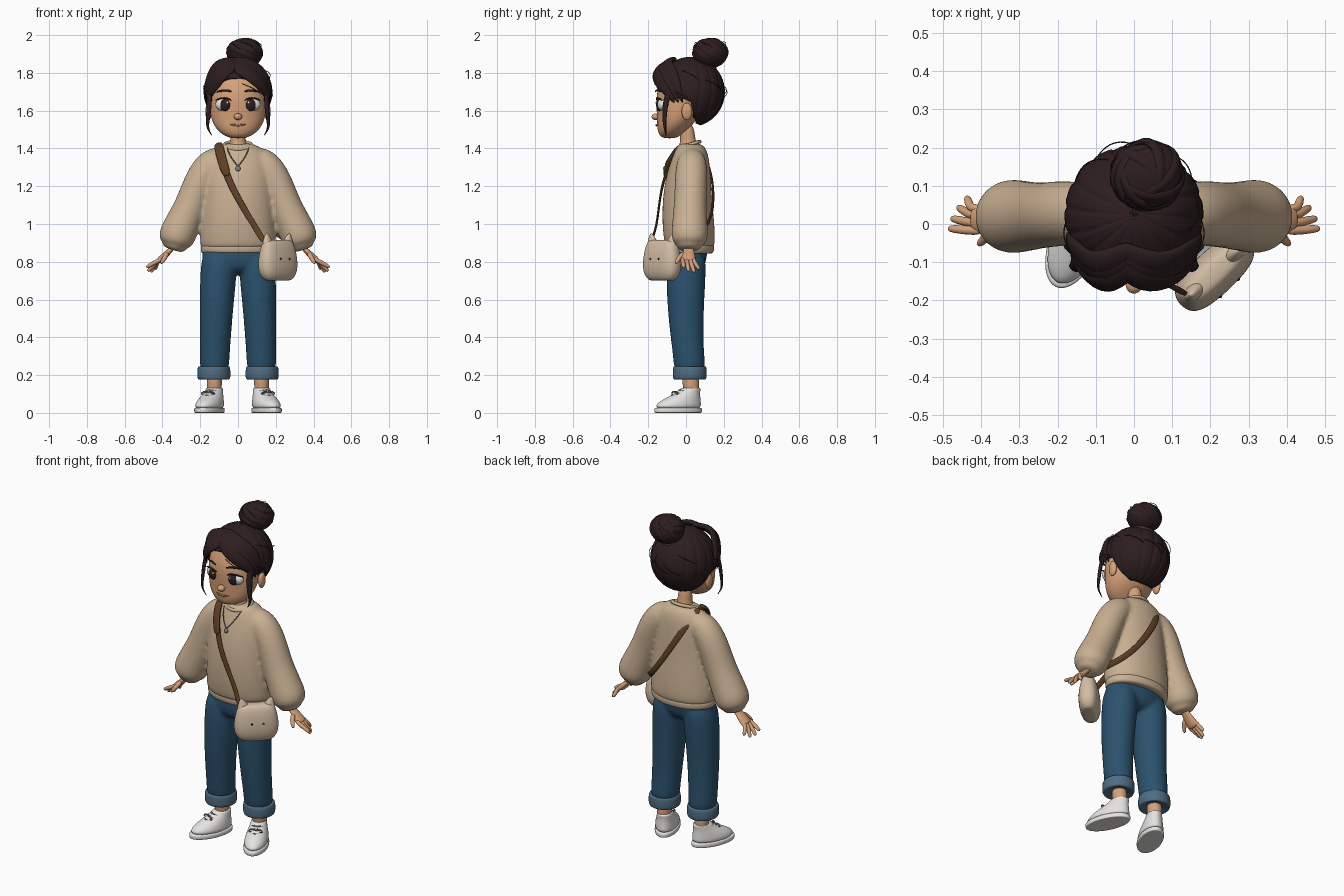
import bpy, bmesh, math, random
from mathutils import Vector, Matrix

if "Cube" in bpy.data.objects:
    bpy.data.objects.remove(bpy.data.objects["Cube"], do_unlink=True)
random.seed(4)


def paint(name, r, g, b):
    m = bpy.data.materials.new(name)
    m.use_nodes = True
    m.diffuse_color = (r, g, b, 1)
    shader = next(n for n in m.node_tree.nodes if n.type == "BSDF_PRINCIPLED")
    shader.inputs["Base Color"].default_value = (r, g, b, 1)
    shader.inputs["Roughness"].default_value = .8
    return m


HAIR = paint("dark brown hair", .027, .013, .014)
SKIN = paint("warm skin", .67, .355, .19)
LIP = paint("lip", .45, .19, .12)
KNIT = paint("beige knit", .585, .435, .29)
CANVAS = paint("cream canvas", .65, .51, .37)
DENIM = paint("blue denim", .024, .084, .152)
CUFF = paint("faded denim", .08, .15, .225)
WHITE = paint("white", .78, .77, .75)
LEATHER = paint("brown leather", .11, .05, .018)
GREY = paint("grey", .25, .24, .23)
HEAD = Vector((0, .025, 1.70))


def finish(name, bm, mat, mirror=False, sub=0, move=None):
    bmesh.ops.recalc_face_normals(bm, faces=bm.faces)
    mesh = bpy.data.meshes.new(name)
    if move:
        bm.transform(move)
    bm.to_mesh(mesh)
    bm.free()
    mesh.materials.append(mat)
    for p in mesh.polygons:
        p.use_smooth = True
    ob = bpy.data.objects.new(name, mesh)
    bpy.context.collection.objects.link(ob)
    if mirror:
        ob.modifiers.new("mirror", "MIRROR").use_mirror_merge = False
    if sub:
        s = ob.modifiers.new("smooth", "SUBSURF")
        s.levels = s.render_levels = sub
    return ob


def skin(name, rings, mat, mirror=False, sub=2, move=None, caps=True):
    """Bridge a list of point rings into one surface."""
    bm = bmesh.new()
    loops = [[bm.verts.new(p) for p in ring] for ring in rings]
    n = len(loops[0])
    for a, b in zip(loops, loops[1:]):
        for i in range(n):
            j = (i + 1) % n
            bm.faces.new((a[i], a[j], b[j], b[i]))
    if caps:
        bm.faces.new(loops[0])
        bm.faces.new(loops[-1])
    return finish(name, bm, mat, mirror, sub, move)


def loft(name, rings, mat, power=1, **kw):
    """Stack of horizontal ovals: height, centre x, centre y, radius x, radius y."""
    def bend(v):
        return math.copysign(abs(v) ** power, v)
    angles = [math.tau * i / 16 for i in range(16)]
    return skin(name, [[(cx + rx * bend(math.cos(a)), cy + ry * bend(math.sin(a)), z)
                        for a in angles] for z, cx, cy, rx, ry in rings], mat, **kw)


def sweep(name, path, mat, around=(0, 50, 0), flat=1, n=10, **kw):
    """Tube along x, y, z, radius points; flat thins it toward the point 'around'."""
    pts = [Vector(p[:3]) for p in path]
    rings = []
    for i, p in enumerate(pts):
        t = (pts[min(i + 1, len(pts) - 1)] - pts[max(i - 1, 0)]).normalized()
        u = t.cross(p - Vector(around)).normalized()
        v = u.cross(t)
        r = path[i][3]
        rings.append([p + u * r * math.cos(math.tau * k / n) + v * r * flat * math.sin(math.tau * k / n)
                      for k in range(n)])
    return skin(name, rings, mat, **kw)


def ball(name, at, size, mat, mirror=False, move=None):
    bm = bmesh.new()
    bmesh.ops.create_uvsphere(bm, u_segments=24, v_segments=14, radius=1,
                              matrix=Matrix.Translation(at) @ Matrix.Diagonal((*size, 1)))
    return finish(name, bm, mat, mirror, 0, move)


def ring(name, at, size, thick, mat, rot=(0, 0, 0), scale=(1, 1, 1)):
    bpy.ops.mesh.primitive_torus_add(location=at, rotation=rot, major_radius=size, minor_radius=thick,
                                     major_segments=32, minor_segments=8)
    ob = bpy.context.object
    ob.name, ob.scale = name, scale
    ob.data.materials.append(mat)
    bpy.ops.object.shade_smooth()


def fuse(name, parts, rounds):
    """Merge overlapping parts into one soft seamless surface."""
    bpy.ops.object.select_all(action="DESELECT")
    for ob in parts:
        ob.select_set(True)
    bpy.context.view_layer.objects.active = parts[0]
    bpy.ops.object.convert(target="MESH")
    bpy.ops.object.join()
    ob = bpy.context.object
    ob.name = name
    remesh = ob.modifiers.new("merge", "REMESH")
    remesh.mode, remesh.voxel_size, remesh.use_smooth_shade = "VOXEL", .011, True
    ob.modifiers.new("soften", "SMOOTH").iterations = rounds


# Head, neck and face
loft("head", [(1.453, 0, -.088, .035, .032), (1.47, 0, -.085, .082, .06), (1.51, 0, -.065, .125, .09),
              (1.56, 0, -.045, .147, .11), (1.62, 0, -.035, .154, .125), (1.70, 0, -.03, .153, .13),
              (1.78, 0, -.005, .13, .12), (1.83, 0, 0, .07, .07)], SKIN)
sweep("neck", [(0, .01, 1.36, .07), (0, .01, 1.405, .056), (0, .012, 1.44, .04), (0, 0, 1.54, .042)], SKIN)
ball("ears", (.156, .005, 1.595), (.017, .028, .046), SKIN, True)
ball("nose", (0, -.158, 1.568), (.022, .024, .018), SKIN)
sweep("mouth", [(-.045, -.146, 1.53, .002), (-.02, -.157, 1.522, .006),
                (.02, -.157, 1.522, .006), (.045, -.146, 1.53, .002)], LIP, sub=1)
ball("eye_whites", (.074, -.122, 1.632), (.045, .03, .035), WHITE, True)
ball("irises", (.066, -.139, 1.63), (.032, .019, .033), HAIR, True)
ball("eye_glints", (.056, -.158, 1.643), (.006, .003, .006), WHITE, True)
sweep("eyelashes", [(.032, -.153, 1.652, .003), (.055, -.158, 1.667, .005), (.09, -.148, 1.668, .005),
                    (.126, -.122, 1.652, .003)], HAIR, mirror=True, sub=1)
sweep("eyebrows", [(.03, -.164, 1.70, .004), (.07, -.154, 1.712, .008), (.12, -.121, 1.697, .003)],
      HAIR, flat=.6, mirror=True, sub=1)

# Hair cap: each strand line ends at a hairline that drops from brow to nape
HAIRLINE = [(-1, 66), (-.75, 76), (-.3, 99), (0, 107), (.14, 138), (.35, 155), (1, 164)]


def hairline(c):
    for (a, s), (b, e) in zip(HAIRLINE, HAIRLINE[1:]):
        if c <= b:
            return math.radians(s + (e - s) * (c - a) / (b - a))
    return math.radians(HAIRLINE[-1][1])


cap = []
for row in range(25):
    line = []
    for k in range(128):
        a = math.tau * k / 128
        t = hairline(math.sin(a)) * (row + .05) / 24
        r = 1 - .05 * (1 - abs(math.sin(8 * a + .6 * t))) ** 4 * math.sin(t)
        line.append(HEAD + Vector((.182 * r * math.sin(t) * math.cos(a),
                                   .181 * r * math.sin(t) * math.sin(a), .185 * r * math.cos(t))))
    cap.append(line)
hair_cap = skin("hair_cap", cap, HAIR, sub=0, caps=False)
hair_cap.modifiers.new("thickness", "SOLIDIFY").thickness = .012

# Swept fringe and side locks
for s, side in ((1, "left"), (-1, "right")):
    for k in range(3):
        d = k * .022
        sweep(f"{side}_fringe_{k}", [(-.02 - s * .03, -.10 + d, 1.852 + d * .4, .03),
                                     (-.02 + s * (.055 + d * .5), -.163 + d, 1.812 + d, .042),
                                     (s * (.115 + d * .6), -.142 + d * 1.5, 1.752 + d, .04),
                                     (s * (.155 + d * .4), -.09 + d, 1.69 + d * .6, .026),
                                     (s * .163, -.06 + d, 1.64, .004)], HAIR, around=HEAD, flat=.5)
    sweep(f"{side}_lock", [(s * .15, -.085, 1.72, .018), (s * .152, -.11, 1.64, .019),
                           (s * .158, -.115, 1.56, .015), (s * .165, -.112, 1.51, .009),
                           (s * .135, -.105, 1.463, .002)], HAIR, around=HEAD, flat=.6)

# Bun with coiled strands and a hair tie
BUN = Vector((.035, .128, 1.905))
ball("bun", BUN, (.096, .093, .08), HAIR)
for k in range(7):
    tilt = Matrix.Rotation(k * .9, 3, "Z") @ Matrix.Rotation(.35 + .13 * k, 3, "X")
    coil = []
    for i in range(12):
        a = i * .42
        q = tilt @ Vector((math.cos(a), math.sin(a), .25 * math.sin(a / 2)))
        q.normalize()
        coil.append((*(BUN + Vector((q.x * .09, q.y * .088, q.z * .073))), .021 * math.sin(.3 + a / 2)))
    sweep(f"bun_strand_{k}", coil, HAIR, around=BUN, flat=.7, sub=1, n=8)
ring("hair_tie", (.025, .10, 1.85), .055, .012, LEATHER, (-.45, 0, 0))

# Loose wisps
for k in range(18):
    base, size = (BUN, .09) if k % 2 else (HEAD, .178)
    a = random.uniform(0, math.tau)
    lift = random.uniform(.1, .8)
    wisp = []
    for i in range(6):
        b, c = a + i * .14, lift - i * .07
        out = size * (1 + .1 * math.sin(i * .63))
        wisp.append((*(base + Vector((math.cos(b) * math.cos(c), math.sin(b) * math.cos(c), math.sin(c))) * out),
                     .0022))
    sweep(f"wisp_{k}", wisp, HAIR, around=base, n=5, sub=1)

# Sweater
body = loft("body", [(.872, 0, .02, .18, .11), (.872, 0, .02, .20, .127), (.90, 0, .02, .207, .138),
                     (1, 0, .012, .203, .142), (1.15, 0, .006, .19, .133), (1.28, 0, .015, .182, .117),
                     (1.36, 0, .025, .168, .097), (1.40, 0, .026, .132, .082), (1.43, 0, .02, .082, .062)], KNIT)
sleeves = sweep("sleeves", [(.07, .03, 1.365, .06), (.145, .03, 1.325, .084), (.20, .027, 1.23, .088),
                            (.243, .022, 1.11, .087), (.292, .02, 1.005, .095), (.322, .02, .94, .101),
                            (.335, .018, .905, .09), (.34, .018, .885, .07)], KNIT, n=16, mirror=True)
cuffs = sweep("cuffs", [(.325, .018, .92, .07), (.333, .018, .90, .074), (.346, .018, .87, .062),
                        (.348, .018, .863, .04)], KNIT, n=16, mirror=True)
fuse("sweater", [body, sleeves, cuffs], 5)
loft("sweater_hem", [(.843, 0, .022, .17, .1), (.843, 0, .022, .197, .124), (.865, 0, .022, .203, .13),
                     (.89, 0, .022, .202, .13), (.895, 0, .022, .18, .11)], KNIT)
ring("sweater_collar", (0, .01, 1.416), .069, .01, KNIT, (.32, 0, 0), (1.05, .95, 1))

# Hands
sweep("palms", [(.335, .015, .89, .03), (.358, .014, .862, .028), (.385, .013, .835, .037),
                (.41, .013, .81, .041), (.422, .013, .80, .034)], SKIN, around=(50, .013, 50), flat=.5, mirror=True)
FINGERS = [("index_fingers", -.017, .485, -.012, .77), ("middle_fingers", .003, .478, .014, .75),
           ("ring_fingers", .023, .462, .043, .745), ("little_fingers", .04, .44, .068, .76)]
for name, y, tx, ty, tz in FINGERS:
    sweep(name, [(.40, y, .82, .012), (.425, y, .803, .0125), ((.425 + tx) / 2, (y + ty) / 2, (.808 + tz) / 2, .012),
                 (tx - .004, ty, tz + .003, .01), (tx, ty, tz, .005)], SKIN, mirror=True)
sweep("thumbs", [(.375, -.005, .85, .014), (.385, -.033, .825, .014), (.402, -.05, .80, .011),
                 (.408, -.054, .79, .005)], SKIN, mirror=True)

# Jeans, turned-up cuffs and ankles
hips = loft("hips", [(.91, 0, .01, .18, .105), (.86, 0, .008, .193, .109), (.80, 0, .004, .196, .105),
                     (.765, 0, .002, .17, .092), (.735, 0, .002, .09, .06)], DENIM)
legs = loft("legs", [(.87, .1, .006, .09, .1), (.75, .102, .002, .1, .106), (.6, .112, -.003, .093, .102),
                     (.4, .12, .004, .084, .088), (.28, .124, .017, .08, .085), (.2, .125, .02, .078, .084)],
            DENIM, mirror=True)
fuse("jeans", [hips, legs], 6)
loft("jeans_cuffs", [(.19, .127, .02, .06, .06), (.172, .127, .02, .08, .083), (.185, .128, .02, .09, .092),
                     (.21, .128, .02, .09, .092), (.238, .128, .02, .089, .092), (.25, .127, .02, .081, .085),
                     (.24, .127, .02, .07, .07)], CUFF, mirror=True)
loft("ankles", [(.07, .125, .03, .04, .042), (.13, .125, .028, .038, .042), (.22, .125, .02, .045, .05)],
     SKIN, mirror=True)

# Sneakers, toes turned out
TURN = Matrix.Translation((.134, 0, 0)) @ Matrix.Rotation(.4, 4, "Z")
loft("shoe_soles", [(0, 0, -.045, .06, .125), (0, 0, -.045, .067, .136), (.012, 0, -.045, .069, .138),
                    (.024, 0, -.045, .068, .137), (.03, 0, -.045, .064, .13)], WHITE, mirror=True, move=TURN)
loft("shoe_uppers", [(.015, 0, -.045, .066, .134), (.05, 0, -.042, .066, .128), (.078, 0, -.018, .058, .1),
                     (.105, 0, .01, .049, .069), (.128, 0, .026, .044, .056), (.135, 0, .03, .04, .05)],
     WHITE, mirror=True, move=TURN)
for k in range(4):
    y, z = -.108 + .021 * k, .073 + .014 * k
    sweep(f"laces_{k}", [(-.04, y + .03, z - .002, .004), (0, y - .006, z + .01, .005),
                         (.04, y + .03, z - .002, .004)], GREY, around=(0, y, -9), mirror=True, move=TURN, sub=1)
for s, side in ((1, "outer"), (-1, "inner")):
    sweep(f"{side}_lace_bows", [(0, -.055, .112, .004), (s * .03, -.068, .114, .005), (s * .045, -.062, .098, .004),
                                (s * .02, -.07, .1, .004)], GREY, mirror=True, move=TURN, sub=1)

# Necklace
sweep("necklace_chain", [(.06, -.045, 1.41, .0035), (.045, -.082, 1.365, .0035), (.02, -.105, 1.33, .0035),
                         (0, -.112, 1.305, .0035)], GREY, mirror=True, sub=1, n=6)
ball("necklace_pendant", (0, -.114, 1.293), (.014, .007, .014), GREY)

# Shoulder strap, front and back, with a wide pad
CHEST = (0, .015, 1.15)
sweep("strap_front", [(-.105, .03, 1.425, .02), (-.1, -.05, 1.395, .02), (-.065, -.107, 1.27, .02),
                      (-.02, -.134, 1.17, .018), (.05, -.148, 1.05, .017), (.1, -.16, .97, .017),
                      (.14, -.188, .90, .017)], LEATHER, around=CHEST, flat=.35)
sweep("strap_pad", [(-.107, .01, 1.43, .025), (-.1, -.055, 1.40, .027), (-.08, -.095, 1.32, .027),
                    (-.056, -.117, 1.25, .025)], LEATHER, around=CHEST, flat=.4)
sweep("strap_back", [(-.105, .02, 1.425, .02), (-.095, .09, 1.38, .02), (-.04, .137, 1.27, .019),
                     (.04, .147, 1.14, .018), (.12, .137, 1.03, .017), (.19, .085, .96, .017),
                     (.23, .01, .935, .016), (.28, -.06, .90, .016)], LEATHER, around=CHEST, flat=.35)

# Cat-shaped bag turned to the front-left
PLACE = Matrix.Translation((.211, -.127, 0)) @ Matrix.Rotation(.76, 4, "Z")
loft("bag", [(.70, 0, 0, .07, .02), (.703, 0, 0, .092, .038), (.735, 0, 0, .12, .056), (.79, 0, 0, .128, .061),
             (.86, 0, 0, .116, .053), (.905, 0, 0, .102, .038), (.917, 0, 0, .08, .02)],
     CANVAS, power=.72, move=PLACE)
for s, side in ((1, "left"), (-1, "right")):
    loft(f"bag_{side}_ear", [(.87, s * .068, 0, .04, .03), (.905, s * .072, 0, .033, .022),
                             (.938, s * .079, 0, .015, .011), (.95, s * .083, 0, .004, .004)], CANVAS, move=PLACE)
    ball(f"bag_{side}_eye", (s * .032, -.055, .815), (.005, .005, .005), HAIR, move=PLACE)
